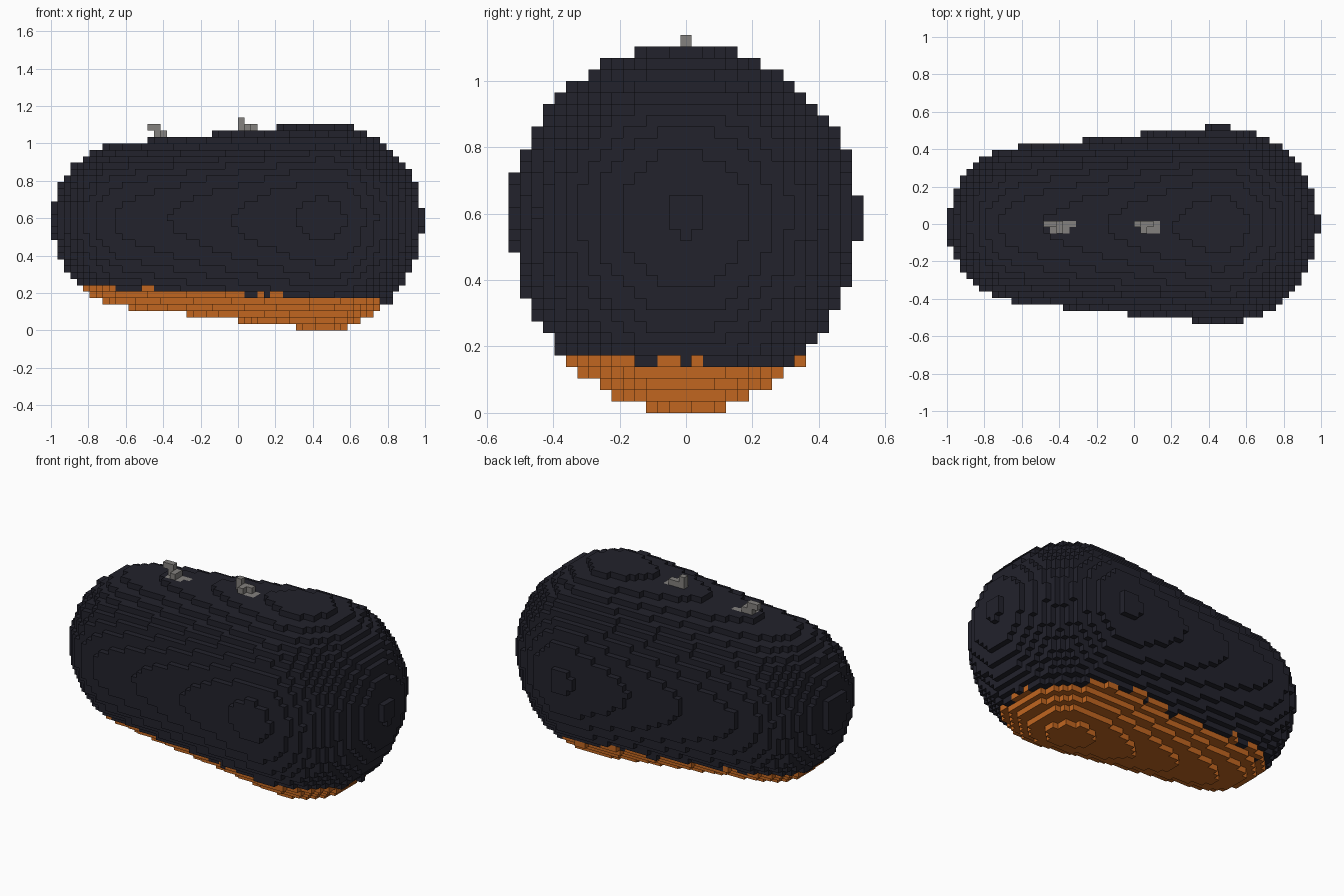
import bpy, bmesh, math

cube = bpy.data.objects.get("Cube")
if cube:
    bpy.data.objects.remove(cube, do_unlink=True)

NX = 58
S = 2 / NX                          # block size
HALF_Y, TOP_K = 16, 32

# Tapered capsule: two end balls along x joined by a cone
SMALL_X, SMALL_R = -0.575, 0.421
BIG_X, BIG_R = 0.46, 0.526
AXIS_Y, AXIS_Z = -0.004, 0.6
UP, DOWN = 0.508, 0.597             # upper and lower depth at the big end
SLOPE = (BIG_R - SMALL_R) / (BIG_X - SMALL_X)
TAN = SLOPE / math.sqrt(1 - SLOPE ** 2)


def centre(i, j, k):
    return -1 + (i + 0.5) * S, j * S, (k + 0.5) * S


def in_capsule(cell):
    x, y, z = centre(*cell)
    dz = z - AXIS_Z
    dz *= BIG_R / (UP if dz > 0 else DOWN)
    rho = math.hypot(y - AXIS_Y, dz)
    c = min(max(x + rho * TAN, SMALL_X), BIG_X)
    return math.hypot(x - c, rho) <= SMALL_R + (c - SMALL_X) * SLOPE


def in_underside(cell):
    # Tilted waterline with a slightly ragged edge
    i, j, k = cell
    x, y, z = centre(i, j, k)
    ragged = 0.015 * math.sin(2.1 * (i // 2) + 1.7 * (j // 2))
    return z < 0.197 - 0.045 * x + ragged


def row(i0, i1, j, k):
    return {(i, j, k) for i in range(i0, i1 + 1)}


def material(name, rgb):
    m = bpy.data.materials.new(name)
    m.use_nodes = True
    m.diffuse_color = (*rgb, 1)
    node = next(n for n in m.node_tree.nodes if n.type == 'BSDF_PRINCIPLED')
    node.inputs["Base Color"].default_value = (*rgb, 1)
    node.inputs["Roughness"].default_value = 0.8
    return m


# Each face direction with its two side axes
SIDES = []
for axis in range(3):
    for sign in (1, -1):
        SIDES.append((axis, sign, (axis + 1) % 3, (axis + 2) % 3))


def build(name, cells, solid, mat):
    """Make the outer faces of a group of blocks."""
    bm = bmesh.new()
    verts = {}

    def vert(p):
        if p not in verts:
            verts[p] = bm.verts.new((-1 + p[0] * S, (p[1] - 0.5) * S, p[2] * S))
        return verts[p]

    for cell in sorted(cells):
        for axis, sign, u, v in SIDES:
            near = list(cell)
            near[axis] += sign
            if tuple(near) in solid:
                continue
            loop = []
            for a, b in ((0, 0), (1, 0), (1, 1), (0, 1)):
                p = list(cell)
                p[axis] += sign > 0
                p[u] += a
                p[v] += b
                loop.append(vert(tuple(p)))
            bm.faces.new(loop if sign > 0 else loop[::-1])
    mesh = bpy.data.meshes.new(name)
    bm.to_mesh(mesh)
    bm.free()
    mesh.materials.append(mat)
    obj = bpy.data.objects.new(name, mesh)
    bpy.context.scene.collection.objects.link(obj)


# Block groups
body = {(i, j, k) for i in range(NX) for j in range(-HALF_Y, HALF_Y + 1)
        for k in range(TOP_K)}
body = {c for c in body if in_capsule(c)}
small_fitting = (row(15, 16, 0, 31) | row(16, 17, 0, 30) | row(17, 17, -1, 30)
                 | row(16, 19, 0, 29) | row(16, 18, -1, 29))
large_fitting = (row(29, 29, 0, 32) | row(29, 31, 0, 31) | row(30, 30, -1, 31)
                 | row(29, 32, 0, 30) | row(30, 32, -1, 30))
fittings = small_fitting | large_fitting
solid = body | fittings
underside = {c for c in body if in_underside(c)}

dark = material("dark navy", (0.016, 0.016, 0.025))
orange = material("burnt orange", (0.533, 0.133, 0.0144))
grey = material("warm grey", (0.23, 0.22, 0.21))

build("hull", body - underside - fittings, solid, dark)
build("underside", underside, solid, orange)
build("small_top_fitting", small_fitting, solid, grey)
build("large_top_fitting", large_fitting, solid, grey)
